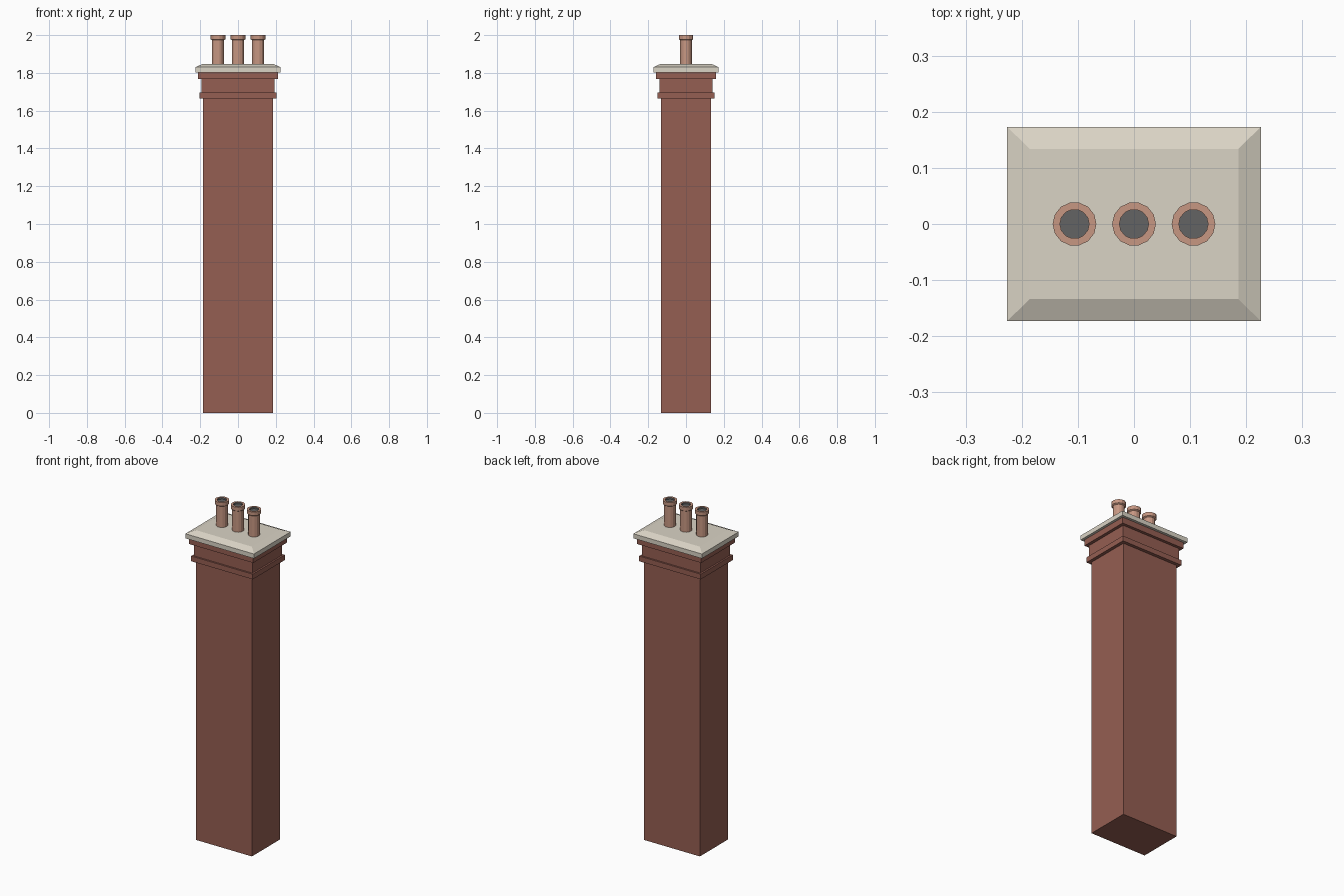
import bpy
import bmesh
import math

cube = bpy.data.objects.get("Cube")
if cube:
    bpy.data.objects.remove(cube, do_unlink=True)


def material(name, rgb):
    m = bpy.data.materials.new(name)
    m.use_nodes = True
    m.diffuse_color = (*rgb, 1)
    m.node_tree.nodes["Principled BSDF"].inputs["Base Color"].default_value = (*rgb, 1)
    return m


brick = material("red_brick", (0.30, 0.112, 0.085))
stone = material("pale_stone", (0.70, 0.655, 0.56))
clay = material("terracotta", (0.57, 0.31, 0.225))
soot = material("soot_grey", (0.125, 0.125, 0.125))


def finish(name, bm, *mats):
    bmesh.ops.recalc_face_normals(bm, faces=bm.faces)
    mesh = bpy.data.meshes.new(name)
    bm.to_mesh(mesh)
    bm.free()
    for m in mats:
        mesh.materials.append(m)
    obj = bpy.data.objects.new(name, mesh)
    bpy.context.collection.objects.link(obj)
    return obj


def loft(bm, rings):
    """Bridge successive vertex rings and close both ends; returns the last face."""
    loops = [[bm.verts.new(co) for co in ring] for ring in rings]
    for a, b in zip(loops, loops[1:]):
        n = len(a)
        for i in range(n):
            j = (i + 1) % n
            bm.faces.new((a[i], a[j], b[j], b[i]))
    bm.faces.new(loops[0][::-1])
    return bm.faces.new(loops[-1])


def stack(name, levels, mat):
    """Rectangular part from (half width, half depth, height) levels."""
    bm = bmesh.new()
    loft(bm, [[(-x, -y, z), (x, -y, z), (x, y, z), (-x, y, z)] for x, y, z in levels])
    return finish(name, bm, mat)


# Brick stack with its two projecting courses, and the bevelled cap
stack("shaft", [(0.184, 0.132, 0), (0.184, 0.132, 1.664)], brick)
stack("lower_course", [(0.203, 0.151, 1.664), (0.203, 0.151, 1.695)], brick)
stack("neck", [(0.193, 0.141, 1.695), (0.193, 0.141, 1.767)], brick)
stack("upper_course", [(0.211, 0.158, 1.767), (0.211, 0.158, 1.803)], brick)
stack("cap_slab", [(0.226, 0.173, 1.803), (0.226, 0.173, 1.83), (0.186, 0.134, 1.848)], stone)


# Chimney pots: (radius, height) profile with a collar and a sooty recess
SIDES = 14
PROFILE = [(0.032, 1.845), (0.032, 1.973), (0.039, 1.978), (0.039, 2.0),
           (0.026, 2.0), (0.026, 1.99)]


def pot(name, cx):
    bm = bmesh.new()
    angles = [2 * math.pi * i / SIDES for i in range(SIDES)]
    flue = loft(bm, [[(cx + r * math.cos(a), r * math.sin(a), z) for a in angles]
                     for r, z in PROFILE])
    flue.material_index = 1
    for edge in flue.edges:
        for face in edge.link_faces:
            face.material_index = 1
    return finish(name, bm, clay, soot)


for side, x in (("right", -0.106), ("middle", 0), ("left", 0.106)):
    pot(side + "_chimney_pot", x)
